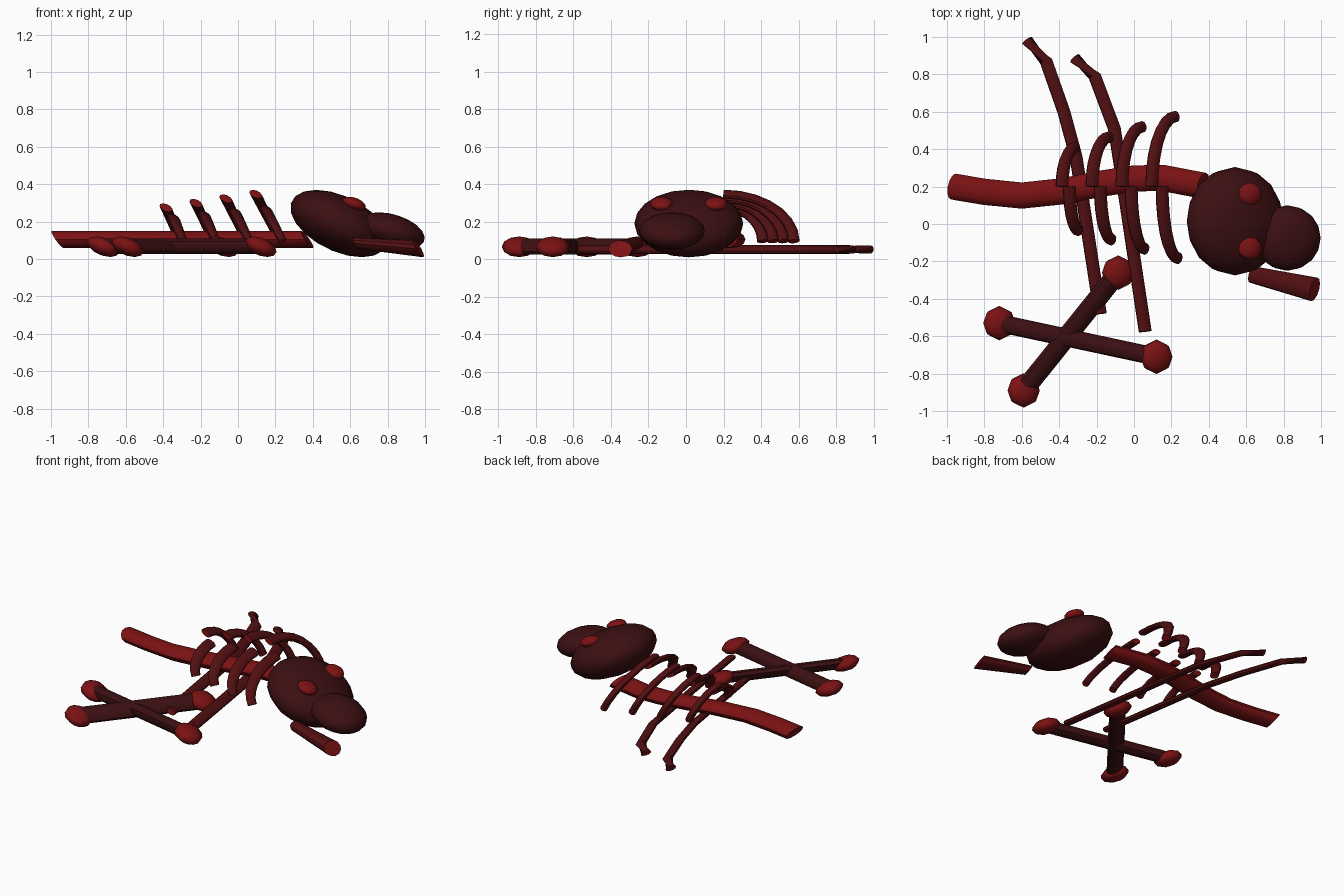
import bpy, bmesh, math
from mathutils import Vector, Matrix

cube = bpy.data.objects.get("Cube")
if cube:
    bpy.data.objects.remove(cube)

LEAN = 0.68  # every part leans towards -x as it rises


def material(name, rgb):
    m = bpy.data.materials.new(name)
    m.use_nodes = True
    m.diffuse_color = (*rgb, 1)
    m.node_tree.nodes["Principled BSDF"].inputs["Base Color"].default_value = (*rgb, 1)
    return m


RED = material("bright_red", (0.2, 0.006, 0.007))
MID = material("deep_red", (0.085, 0.005, 0.006))
DARK = material("dark_maroon", (0.045, 0.005, 0.006))


def finish(bm, name, mats, angle=40):
    bmesh.ops.recalc_face_normals(bm, faces=bm.faces)
    mesh = bpy.data.meshes.new(name)
    bm.to_mesh(mesh)
    bm.free()
    for m in mats:
        mesh.materials.append(m)
    ob = bpy.data.objects.new(name, mesh)
    bpy.context.collection.objects.link(ob)
    bpy.ops.object.select_all(action='DESELECT')
    ob.select_set(True)
    bpy.context.view_layer.objects.active = ob
    bpy.ops.object.shade_smooth_by_angle(angle=math.radians(angle))
    return ob


def lean(offset):
    return Vector((offset.x - LEAN * offset.z, offset.y, offset.z))


def ellipsoid(name, centre, radii, mat, segs=16, angle=60):
    bm = bmesh.new()
    bmesh.ops.create_uvsphere(bm, u_segments=segs, v_segments=segs // 2 + 2, radius=1)
    for v in bm.verts:
        v.co = Vector(centre) + lean(Vector(a * b for a, b in zip(v.co, radii)))
    return finish(bm, name, [mat], angle)


def tube(name, points, r0, r1, squash, mats, sides=10):
    """Sweep a circle along the points, flatten it in z and lean it."""
    pts = [Vector(p) for p in points]
    bm = bmesh.new()
    rings = []
    for i, p in enumerate(pts):
        t = (pts[min(i + 1, len(pts) - 1)] - pts[max(i - 1, 0)]).normalized()
        ref = Vector((0, 0, 1)) if abs(t.x) > 0.6 else Vector((1, 0, 0))
        a = t.cross(ref).normalized()
        b = t.cross(a)
        r = r0 + (r1 - r0) * i / (len(pts) - 1)
        ring = []
        for k in range(sides):
            w = math.tau * k / sides
            off = (a * math.cos(w) + b * math.sin(w)) * r
            off.z *= squash
            ring.append(bm.verts.new(p + lean(off)))
        rings.append(ring)
    for lo, hi in zip(rings, rings[1:]):
        for k in range(sides):
            n = (k + 1) % sides
            bm.faces.new((lo[k], lo[n], hi[n], hi[k]))
    for ring in (rings[0], rings[-1]):
        bm.faces.new(ring).material_index = len(mats) - 1
    return finish(bm, name, mats)


# Skull, snout, eyes and jaw
ellipsoid("skull", (0.54, 0.015, 0.19), (0.23, 0.29, 0.18), DARK)
ellipsoid("snout", (0.82, -0.075, 0.15), (0.165, 0.175, 0.1), DARK)
for side, y in (("left", 0.16), ("right", -0.13)):
    ellipsoid(side + "_eye", (0.62, y, 0.295), (0.058, 0.062, 0.038), RED, 12)
tube("jaw", [(0.63, -0.27, 0.085), (0.965, -0.35, 0.055)], 0.045, 0.065, 0.7, [MID, RED], 12)

# Backbone
tube("spine", [(-0.965, 0.2, 0.105), (-0.8, 0.172, 0.105), (-0.6, 0.152, 0.105),
               (-0.38, 0.175, 0.105), (-0.18, 0.215, 0.105), (0, 0.243, 0.105),
               (0.15, 0.247, 0.105), (0.37, 0.205, 0.105)], 0.07, 0.07, 0.65, [RED], 12)

# Ribs: quarter arcs from the middle down to each side
STEPS = 7
for i in range(4):
    upper = ((-0.385 + 0.16 * i, 0.275 + 0.024 * i), (-0.31 + 0.178 * i, 0.21 + 0.055 * i))
    lower = ((-0.345 + 0.165 * i, 0.22 + 0.015 * i), (-0.295 + 0.178 * i, -0.235 - 0.05 * i))
    for label, ((x0, z0), (x1, reach)) in (("back", upper), ("front", lower)):
        arc = []
        for s in range(STEPS + 1):
            w = math.pi / 2 * s / STEPS
            arc.append((x0 + (x1 - x0) * (1 - math.cos(w)), 0.2 + reach * math.sin(w),
                        0.095 + (z0 - 0.095) * math.cos(w)))
        tube(f"{label}_rib_{i + 1}", arc, 0.031, 0.031, 0.75, [MID, RED])

# Long bent limbs lying on the ground
limbs = {"outer_limb": [(-0.57, 0.98), (-0.47, 0.87), (-0.375, 0.6), (-0.31, 0.36), (-0.18, -0.48)],
         "inner_limb": [(-0.315, 0.885), (-0.21, 0.79), (-0.105, 0.51), (-0.075, 0.32), (0.06, -0.575)]}
for name, path in limbs.items():
    tube(name, [(x, y, 0.052) for x, y in path], 0.031, 0.031, 0.75, [MID, RED])

# Crossed bones with knobbed ends
for n, ends in enumerate((((-0.72, -0.53), (0.12, -0.71)), ((-0.085, -0.26), (-0.59, -0.89)))):
    tube(f"crossed_bone_{n + 1}", [(x, y, 0.068) for x, y in ends], 0.048, 0.048, 0.92, [DARK])
    for k, (x, y) in enumerate(ends):
        ellipsoid(f"bone_{n + 1}_knob_{k + 1}", (x, y, 0.066), (0.078, 0.092, 0.055), RED, 8)
